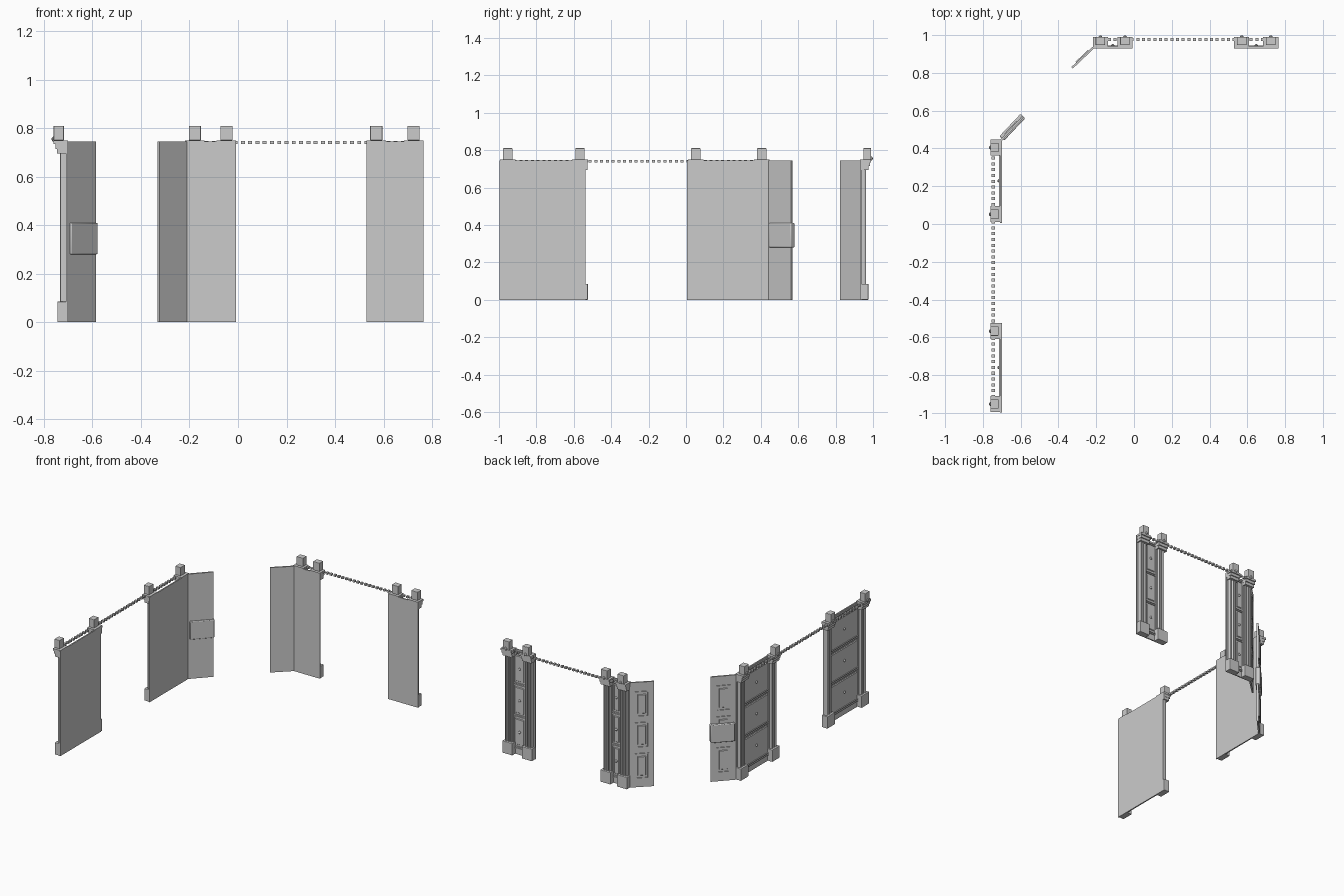
import bpy, bmesh
from math import pi, cos, sin, atan2, hypot
from mathutils import Matrix, Vector

if "Cube" in bpy.data.objects:
    bpy.data.objects.remove(bpy.data.objects["Cube"])

# Every part is drawn in wall space: u along the wall, v outward, z up.
def wall_frame(x, y, angle):
    return Matrix.Translation((x, y, 0)) @ Matrix.Rotation(angle, 4, 'Z')

def finish(name, bm, frame, bevel=0, smooth=False):
    bmesh.ops.recalc_face_normals(bm, faces=bm.faces)
    me = bpy.data.meshes.new(name)
    bm.to_mesh(me)
    bm.free()
    ob = bpy.data.objects.new(name, me)
    bpy.context.collection.objects.link(ob)
    ob.matrix_world = frame
    if bevel:
        m = ob.modifiers.new("Bevel", 'BEVEL')
        m.width, m.segments = bevel, 2
    if smooth:
        bpy.ops.object.select_all(action='DESELECT')
        ob.select_set(True)
        bpy.context.view_layer.objects.active = ob
        bpy.ops.object.shade_smooth_by_angle()
    return ob

def box(bm, u0, u1, v0, v1, z0, z1, inset=0):
    """Box whose outward face can be inset to make a chamfered field."""
    vs = bmesh.ops.create_cube(bm, size=1)["verts"]
    for p in vs:
        d = inset if p.co.y > 0 else 0
        p.co = Vector((u0 + d if p.co.x < 0 else u1 - d,
                       v1 if p.co.y > 0 else v0,
                       z0 + d if p.co.z < 0 else z1 - d))

def ring(bm, u0, u1, z0, z1, v0, v1, w):
    """Rectangular moulding frame."""
    box(bm, u0, u0 + w, v0, v1, z0, z1)
    box(bm, u1 - w, u1, v0, v1, z0, z1)
    box(bm, u0 + w, u1 - w, v0, v1, z0, z0 + w)
    box(bm, u0 + w, u1 - w, v0, v1, z1 - w, z1)

def pilaster(tag, frame, c, w):
    # plinth block
    bm = bmesh.new()
    box(bm, c - w/2, c + w/2, 0, 0.045, 0, 0.085)
    finish(tag + "_plinth", bm, frame, 0.003)
    # shaft with three rounded reeds, extruded from one cross-section
    s, n = w * 0.72, 3
    r = s / n / 2
    prof = [(c - s/2, 0.004), (c - s/2, 0.022)]
    for i in range(n):
        m = c - s/2 + r * (2*i + 1)
        prof += [(m - 0.85*r*cos(pi*k/6), 0.022 + 0.011*sin(pi*k/6)) for k in range(7)]
    prof += [(c + s/2, 0.022), (c + s/2, 0.004)]
    bm = bmesh.new()
    f = bm.faces.new([bm.verts.new((u, v, 0.08)) for u, v in prof])
    ext = bmesh.ops.extrude_face_region(bm, geom=[f])["geom"]
    bmesh.ops.translate(bm, vec=(0, 0, 0.62), verts=[g for g in ext if isinstance(g, bmesh.types.BMVert)])
    finish(tag + "_reeded_shaft", bm, frame, smooth=True)
    # stepped capital
    bm = bmesh.new()
    box(bm, c - w*0.46, c + w*0.46, 0, 0.046, 0.695, 0.715)
    box(bm, c - w*0.48, c + w*0.48, 0, 0.053, 0.715, 0.735)
    box(bm, c - w/2, c + w/2, 0, 0.06, 0.735, 0.75)
    finish(tag + "_capital", bm, frame)
    # cube finial with a small stud on the cornice
    bm = bmesh.new()
    box(bm, c - 0.025, c + 0.025, 0.018, 0.06, 0.75, 0.81)
    finish(tag + "_finial", bm, frame, 0.002)
    bm = bmesh.new()
    bmesh.ops.create_uvsphere(bm, u_segments=8, v_segments=6, radius=0.011,
                              matrix=Matrix.Translation((c, 0.058, 0.755)))
    finish(tag + "_stud", bm, frame, smooth=True)

def panelled_bay(tag, frame, u0, u1, c0, c1, w):
    # backing board, plain on the inside
    bm = bmesh.new()
    box(bm, u0, u1, 0, 0.009, 0, 0.745)
    finish(tag + "_board", bm, frame)
    for i, c in enumerate((c0, c1)):
        pilaster(f"{tag}_pilaster_{i + 1}", frame, c, w)
    # stiles and double rails
    a, b = c0 + w*0.36, c1 - w*0.36
    lo, hi = 0.05, 0.725
    step = (hi - lo) / 3
    bm = bmesh.new()
    for u in (a, b - 0.008):
        box(bm, u, u + 0.008, 0.005, 0.016, lo, hi)
    for i in range(4):
        z = lo + i * step
        for d in (-0.009, 0.003):
            box(bm, a, b, 0.005, 0.015, z + d, z + d + 0.006)
    finish(tag + "_rails", bm, frame)
    # three raised fields, each with a knob
    bm, knobs = bmesh.new(), bmesh.new()
    for i in range(3):
        z = lo + i * step
        box(bm, a + 0.013, b - 0.013, 0.005, 0.014, z + 0.018, z + step - 0.018, 0.007)
        bmesh.ops.create_uvsphere(knobs, u_segments=10, v_segments=6, radius=0.009,
                                  matrix=Matrix.Translation(((a + b)/2, 0.014, z + step/2)))
    finish(tag + "_fields", bm, frame)
    finish(tag + "_knobs", knobs, frame, smooth=True)

def dentils(tag, frame, u0, u1, v, step):
    bm = bmesh.new()
    box(bm, u0 - 0.008, u0 + 0.008, v - 0.009, v + 0.009, 0.734, 0.747)
    ob = finish(tag + "_dentils", bm, frame)
    m = ob.modifiers.new("Row", 'ARRAY')
    m.use_relative_offset, m.use_constant_offset = False, True
    m.constant_offset_displace = (step, 0, 0)
    m.count = int((u1 - u0) / step) + 1

def door(tag, p, q, lock=False):
    frame = wall_frame(*p, atan2(q[1] - p[1], q[0] - p[0]))
    L = hypot(q[0] - p[0], q[1] - p[1])
    bm = bmesh.new()
    box(bm, 0, L, 0, 0.011, 0, 0.745)
    finish(tag + "_leaf", bm, frame)
    # three moulded frames with raised centres
    bm = bmesh.new()
    for z0, z1 in ((0.06, 0.24), (0.28, 0.46), (0.50, 0.68)):
        ring(bm, L*0.22, L*0.78, z0, z1, 0.008, 0.016, 0.007)
        box(bm, L*0.32, L*0.68, 0.008, 0.015, z0 + 0.02, z1 - 0.02, 0.005)
    finish(tag + "_mouldings", bm, frame)
    if lock:
        bm = bmesh.new()
        box(bm, 0.01, L + 0.004, -0.008, 0.026, 0.28, 0.41)
        finish("door_lock_case", bm, frame, 0.005, True)

# left wall: two bays either side of an opening
left = wall_frame(-0.70, 0, pi/2)
panelled_bay("left_front", left, -0.997, -0.537, -0.953, -0.567, 0.085)
panelled_bay("left_rear", left, 0.005, 0.445, 0.052, 0.405, 0.085)
dentils("left", left, -0.975, 0.43, 0.045, 0.0308)

# back wall: two narrower bays
back = wall_frame(0, 0.93, 0)
panelled_bay("back_left", back, -0.212, -0.008, -0.178, -0.048, 0.08)
panelled_bay("back_right", back, 0.53, 0.765, 0.57, 0.724, 0.08)
dentils("back", back, -0.19, 0.75, 0.047, 0.03)

# angled door leaves beside the open corner
door("back_door", (-0.324, 0.823), (-0.207, 0.934))
door("left_door", (-0.70, 0.44), (-0.585, 0.562), lock=True)
